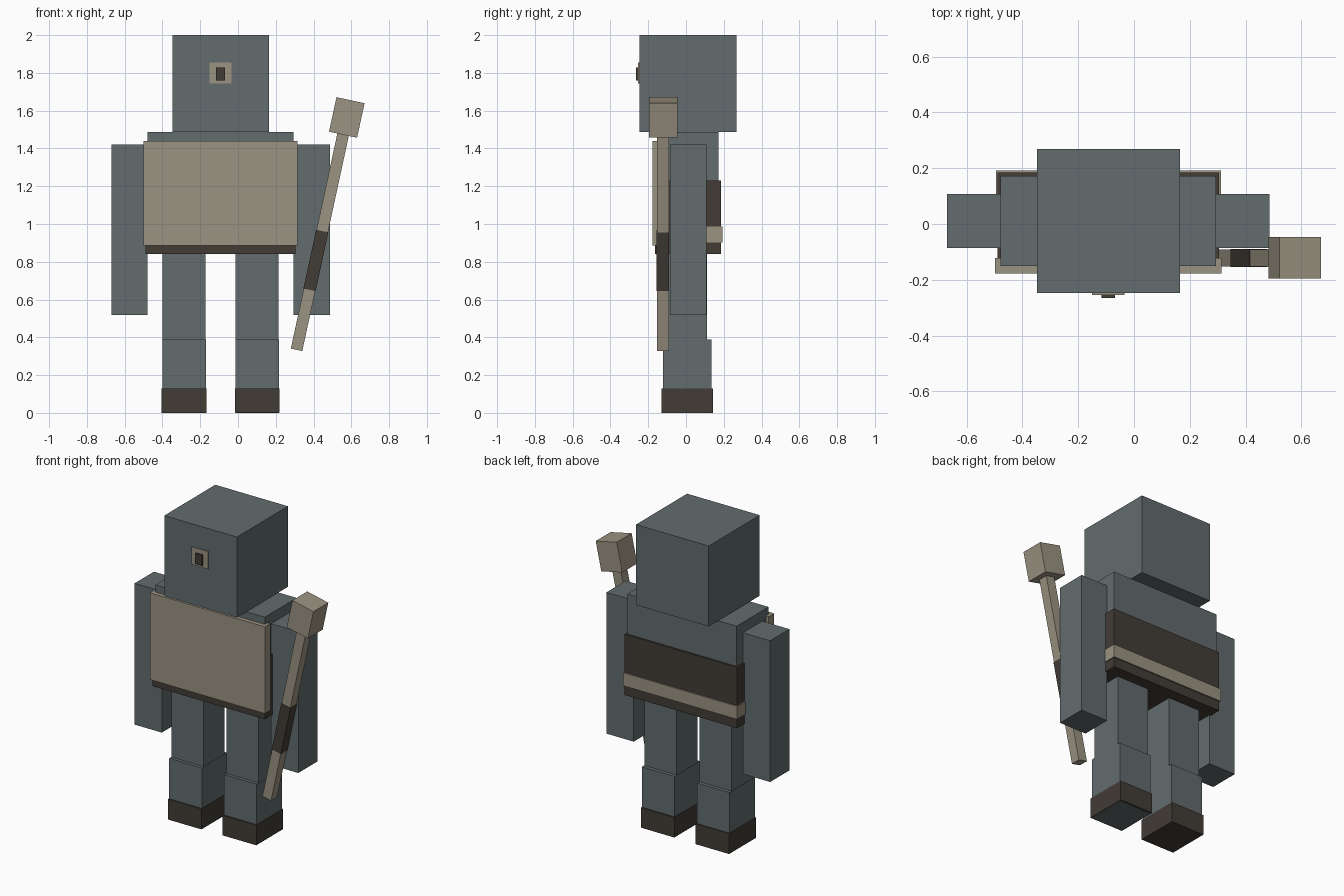
import bpy
import math
from mathutils import Matrix, Vector

cube = bpy.data.objects.get("Cube")
if cube:
    bpy.data.objects.remove(cube, do_unlink=True)


def material(name, rgb):
    mat = bpy.data.materials.new(name)
    mat.use_nodes = True
    mat.diffuse_color = (*rgb, 1)
    mat.node_tree.nodes["Principled BSDF"].inputs["Base Color"].default_value = (*rgb, 1)
    return mat


GREY = material("slate grey", (0.122, 0.15, 0.156))
TAN = material("dusty tan", (0.328, 0.292, 0.223))
DARK = material("dark brown", (0.054, 0.045, 0.036))


def box(name, mat, x, y, z, frame=Matrix()):
    """Box from (min, max) ranges, baked into an optional tilted frame."""
    bpy.ops.mesh.primitive_cube_add(size=1)
    obj = bpy.context.object
    obj.name = obj.data.name = name
    spans = (x, y, z)
    centre = Vector([(a + b) / 2 for a, b in spans])
    size = [b - a for a, b in spans]
    obj.data.transform(frame @ Matrix.Translation(centre) @ Matrix.Diagonal((*size, 1)))
    obj.data.materials.append(mat)
    return obj


MID = -0.092  # body centre line


def sides(half_in, half_out):
    """Yield left and right x ranges mirrored about the body centre."""
    yield "left", (MID + half_in, MID + half_out)
    yield "right", (MID - half_out, MID - half_in)


# Head and single eye
box("head", GREY, (-0.348, 0.165), (-0.247, 0.268), (1.486, 2.0))
box("eye_surround", TAN, (-0.15, -0.034), (-0.254, -0.245), (1.744, 1.856))
box("eye_pupil", DARK, (-0.116, -0.068), (-0.266, -0.25), (1.76, 1.828))

# Torso and clothing layers
box("torso", GREY, (-0.478, 0.294), (-0.15, 0.172), (0.86, 1.486))
box("waist_wrap", DARK, (-0.489, 0.305), (-0.165, 0.184), (0.842, 1.23))
box("chest_plate", TAN, (-0.499, 0.314), (-0.177, -0.122), (0.886, 1.44))
box("belt", TAN, (-0.495, 0.311), (-0.05, 0.192), (0.903, 0.986))

# Arms
for side, x in sides(0.386, 0.578):
    box(side + "_arm", GREY, x, (-0.086, 0.108), (0.518, 1.42))

# Legs and boots
for side, x in sides(0.08, 0.307):
    box(side + "_upper_leg", GREY, x, (-0.1, 0.111), (0.38, 0.87))
for side, x in sides(0.078, 0.309):
    sole = 0 if side == "left" else 0.002
    box(side + "_lower_leg", GREY, x, (-0.121, 0.134), (sole, 0.388))
for side, x in sides(0.075, 0.312):
    sole = 0.002 if side == "left" else 0
    box(side + "_boot", DARK, x, (-0.13, 0.142), (sole, 0.13))

# Tilted club: shaft, grip and block head
tilt = Matrix.Translation((0.31, -0.122, 0.334)) @ Matrix.Rotation(math.radians(12.2), 4, "Y")
box("club_shaft", TAN, (-0.031, 0.031), (-0.031, 0.031), (0, 1.17), tilt)
box("club_grip", DARK, (-0.033, 0.033), (-0.033, 0.033), (0.325, 0.643), tilt)
box("club_head", TAN, (-0.076, 0.076), (-0.074, 0.076), (1.165, 1.352), tilt)
